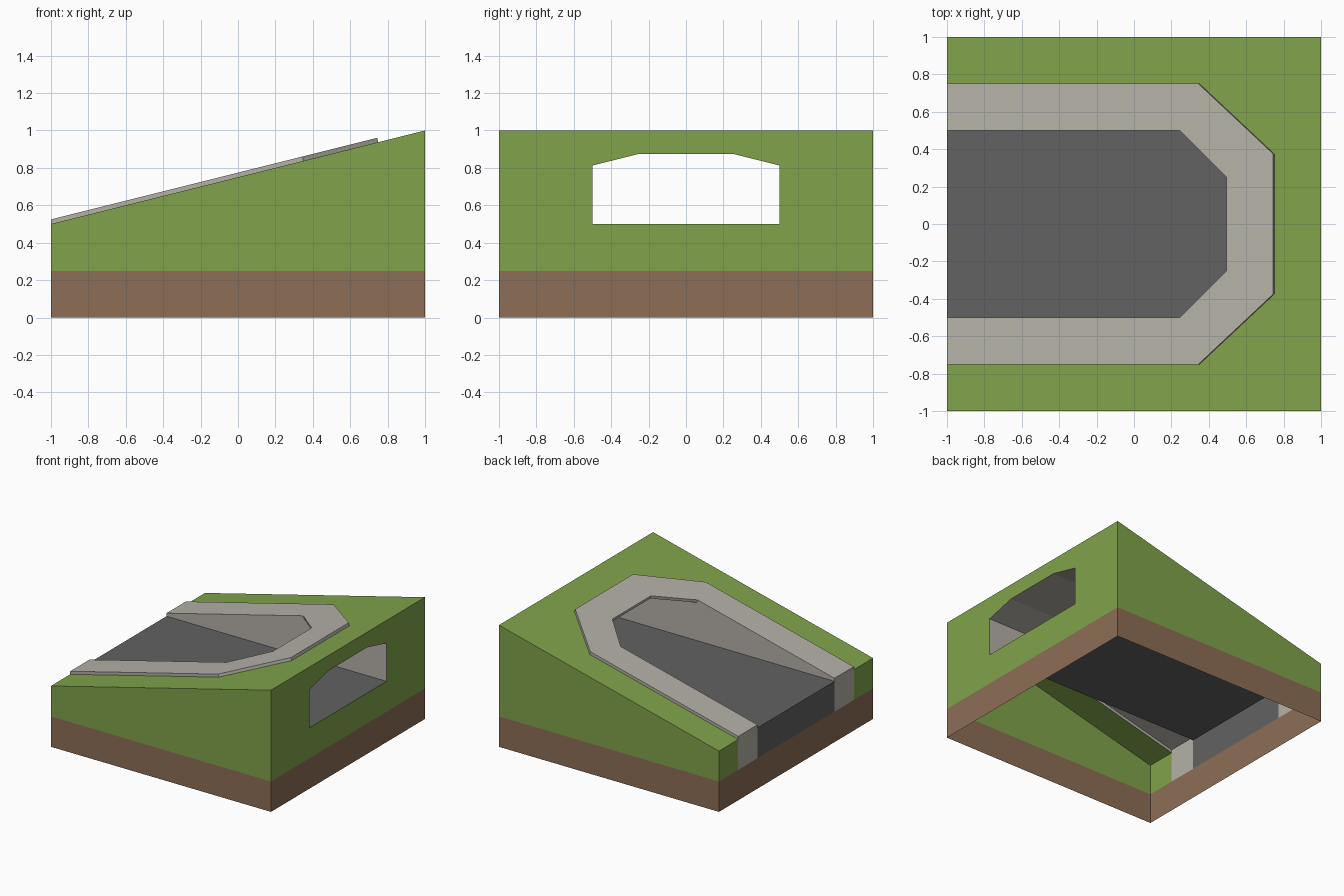
import bpy, bmesh
from mathutils import Vector

if "Cube" in bpy.data.objects:
    bpy.data.objects.remove(bpy.data.objects["Cube"])

X, Y, Z = Vector((1, 0, 0)), Vector((0, 1, 0)), Vector((0, 0, 1))


def material(name, rgb):
    m = bpy.data.materials.new(name)
    m.diffuse_color = (*rgb, 1)
    m.use_nodes = True
    m.node_tree.nodes["Principled BSDF"].inputs["Base Color"].default_value = m.diffuse_color
    return m


def slope(x):
    return 0.75 + 0.25 * x


def part(name, mat, faces):
    """Open shell from (points, facing direction) pairs; y >= 0 half, mirrored."""
    bm = bmesh.new()
    for pts, facing in faces:
        f = bm.faces.new([bm.verts.new(p) for p in pts])
        f.normal_update()
        if f.normal.dot(facing) < 0:
            f.normal_flip()
    bmesh.ops.remove_doubles(bm, verts=bm.verts, dist=1e-5)
    me = bpy.data.meshes.new(name)
    bm.to_mesh(me)
    bm.free()
    me.materials.append(mat)
    ob = bpy.data.objects.new(name, me)
    bpy.context.collection.objects.link(ob)
    mod = ob.modifiers.new("mirror", 'MIRROR')
    mod.use_axis = (False, True, False)
    mod.merge_threshold = 1e-4
    return ob


grass = material("grass green", (0.220, 0.366, 0.070))
dirt = material("dirt brown", (0.270, 0.156, 0.095))
concrete = material("concrete grey", (0.462, 0.440, 0.392))
asphalt = material("asphalt grey", (0.122, 0.122, 0.122))

# Rim outlines on the slope, and the same lines raised square to the slope
outer = [(-1, 0.75), (0.35, 0.75), (0.75, 0.375), (0.75, 0)]
inner = [(-1, 0.5), (0.25, 0.5), (0.5, 0.25), (0.5, 0)]


def low(line):
    return [(x, y, slope(x)) for x, y in line]


def high(line):
    shifted = [(x if x == -1 else x - 0.006, y) for x, y in line]
    return [(x, y, slope(x) + 0.025) for x, y in shifted]


def strips(line, facing):
    a, b = low(line), high(line)
    return [([a[i], a[i + 1], b[i + 1], b[i]], facing) for i in range(3)]


# Dirt base: open skirt around the bottom
part("dirt_base", dirt, [
    ([(-1, 1, 0), (1, 1, 0), (1, 1, 0.25), (-1, 1, 0.25)], Y),
    ([(-1, 0, 0), (-1, 1, 0), (-1, 1, 0.25), (-1, 0, 0.25)], -X),
    ([(1, 0, 0), (1, 1, 0), (1, 1, 0.25), (1, 0, 0.25)], X)])

# Grass hill: slope, sides, and end wall with the tunnel opening
opening = [(1, 0, 0.875), (1, 0.25, 0.875), (1, 0.5, 0.8125), (1, 0.5, 0.5), (1, 0, 0.5)]
part("grass_hill", grass, [
    (low(outer) + low([(1, 0), (1, 1), (-1, 1)]), Z),
    ([(-1, 1, 0.25), (1, 1, 0.25), (1, 1, 1), (-1, 1, 0.5)], Y),
    ([(-1, 0.75, 0.25), (-1, 1, 0.25), (-1, 1, 0.5), (-1, 0.75, 0.5)], -X),
    ([(1, 0, 0.25), (1, 1, 0.25), (1, 1, 1), (1, 0, 1)] + opening, X)])

# Raised concrete rim with its end pillars
part("concrete_rim", concrete,
     [(high(outer) + high(inner)[::-1], Z),
      ([(-1, 0.5, 0.25), (-1, 0.75, 0.25), (-1, 0.75, 0.525), (-1, 0.5, 0.525)], -X)]
     + strips(outer, X + Y) + strips(inner, -X - Y))

# Tunnel lining: side walls, chamfers and ceiling
part("tunnel_lining", concrete, [
    ([(-1, 0.5, 0.5), (1, 0.5, 0.5), (1, 0.5, 0.8125), (0.25, 0.5, 0.8125)], -Y),
    ([(0.25, 0.5, 0.8125), (1, 0.5, 0.8125), (1, 0.25, 0.875), (0.5, 0.25, 0.875)], -Z),
    ([(0.5, 0.25, 0.875), (1, 0.25, 0.875), (1, 0, 0.875), (0.5, 0, 0.875)], -Z)])

# Flat road with its front face
part("road", asphalt, [
    ([(-1, 0, 0.5), (1, 0, 0.5), (1, 0.5, 0.5), (-1, 0.5, 0.5)], Z),
    ([(-1, 0, 0.25), (-1, 0.5, 0.25), (-1, 0.5, 0.5), (-1, 0, 0.5)], -X)])
